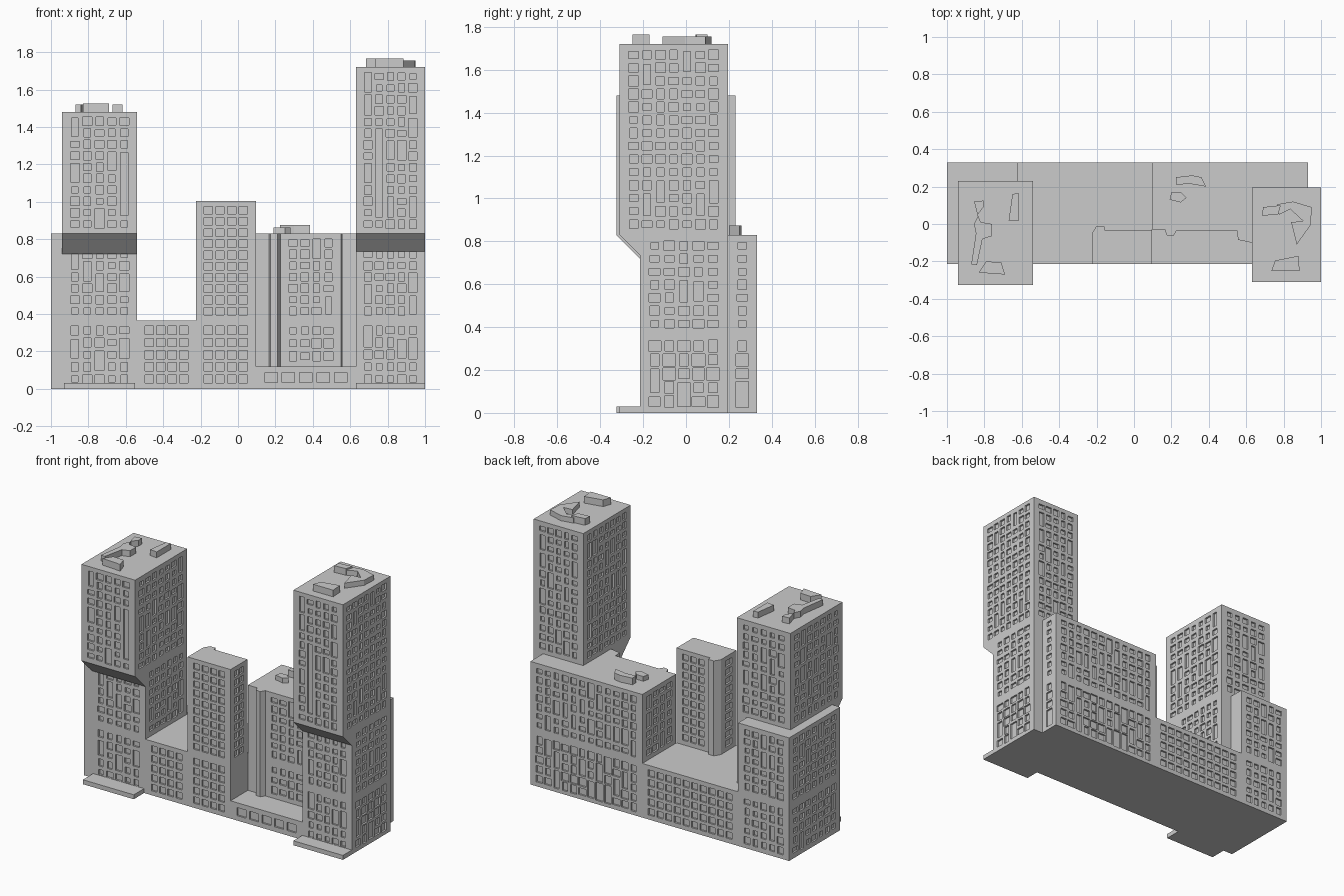
import bpy, bmesh, random
from mathutils import Vector

if "Cube" in bpy.data.objects:
    bpy.data.objects.remove(bpy.data.objects["Cube"])

random.seed(4)
DEPTH = 0.012


def finish(name, bm):
    bmesh.ops.remove_doubles(bm, verts=bm.verts, dist=1e-5)
    me = bpy.data.meshes.new(name)
    bm.to_mesh(me)
    bm.free()
    ob = bpy.data.objects.new(name, me)
    bpy.context.collection.objects.link(ob)
    return ob


def wall(bm, p0, p1, z0, z1, style, strip=None):
    """One wall: plain, or a grid of recessed windows with irregular sizes."""
    a = Vector((p0[0], p0[1], 0))
    d = Vector((p1[0], p1[1], 0)) - a
    length = d.length
    u = d.normalized()
    n = Vector((u.y, -u.x, 0))

    def pt(s, z, depth=0.0):
        return bm.verts.new(a + u * s + Vector((0, 0, z)) - n * depth)

    def quad(s0, s1, b, t, depth=0.0):
        bm.faces.new([pt(s0, b, depth), pt(s1, b, depth), pt(s1, t, depth), pt(s0, t, depth)])

    mx, mz = 0.035, 0.02
    px, pz = (0.1, 0.08) if style == 'h' else (0.065, 0.06)
    cols = round((length - 2 * mx) / px)
    rows = round((z1 - z0 - 2 * mz) / pz)
    if style == 'p' or cols < 1 or rows < 1:
        quad(0, length, z0, z1)
        return
    # margins around the grid
    quad(0, mx, z0, z1)
    quad(length - mx, length, z0, z1)
    quad(mx, length - mx, z0, z0 + mz)
    quad(mx, length - mx, z1 - mz, z1)
    cw = (length - 2 * mx) / cols
    ch = (z1 - z0 - 2 * mz) / rows
    tall = {'w': 0.13, 'd': 0.3}.get(style, 0)
    for c in range(cols):
        r = 0
        while r < rows:
            span = 2 if r + 1 < rows and random.random() < tall else 1
            if strip and c == strip[0]:
                if r == strip[1]:
                    span = strip[2]
                elif r < strip[1]:
                    span = 1
            s0, s1 = mx + c * cw, mx + (c + 1) * cw
            b, t = z0 + mz + r * ch, z0 + mz + (r + span) * ch
            fx = random.choice((0.52, 0.62, 0.75))
            gap = ch * random.choice((0.13, 0.18, 0.24))
            if style == 'd':
                fx, gap = random.choice((0.6, 0.75, 0.88)), ch * random.choice((0.07, 0.15))
            elif style in 'gh':
                fx, gap = 0.72, ch * 0.16
            i = cw * (1 - fx) / 2
            outer = [(s0, b), (s1, b), (s1, t), (s0, t)]
            inner = [(s0 + i, b + gap), (s1 - i, b + gap), (s1 - i, t - gap), (s0 + i, t - gap)]
            O = [pt(*q) for q in outer]
            I = [pt(*q) for q in inner]
            B = [pt(*q, DEPTH) for q in inner]
            for k in range(4):
                m = (k + 1) % 4
                bm.faces.new([O[k], O[m], I[m], I[k]])
                bm.faces.new([I[k], I[m], B[m], B[k]])
            bm.faces.new(B)
            r += span


def block(name, pts, z0, z1, styles, strips={}, bottom=False, starts={}):
    """Footprint (counter-clockwise) raised into walls with a flat roof.
    styles: w mixed windows, g even grid, d dense, h wide band, p plain, - hidden."""
    bm = bmesh.new()
    for k, p in enumerate(pts):
        if styles[k] != '-':
            wall(bm, p, pts[(k + 1) % len(pts)], starts.get(k, z0), z1, styles[k], strips.get(k))
    bm.faces.new([bm.verts.new((x, y, z1)) for x, y in pts])
    if bottom:
        bm.faces.new([bm.verts.new((x, y, z0)) for x, y in reversed(pts)])
    return finish(name, bm)


def rect(x0, x1, y0, y1):
    return [(x0, y0), (x1, y0), (x1, y1), (x0, y1)]


def overhang(name, x0, x1, y0, y1, z0, z1):
    """Sloping soffit under a tower that projects forward."""
    bm = bmesh.new()
    prof = [(y1, z0), (y1, z1), (y0, z1)]
    L = [bm.verts.new((x0, y, z)) for y, z in prof]
    R = [bm.verts.new((x1, y, z)) for y, z in prof]
    bm.faces.new(L)
    bm.faces.new(R[::-1])
    for k in range(3):
        m = (k + 1) % 3
        bm.faces.new([L[k], R[k], R[m], L[m]])
    bmesh.ops.recalc_face_normals(bm, faces=bm.faces)
    finish(name, bm)


F, BK, LOW, MID = -0.215, 0.33, 0.365, 0.83
# stepped wall at the back of the front recess
recess = [(0.095, -0.03), (0.165, -0.03), (0.175, -0.06), (0.21, -0.065), (0.228, -0.035),
          (0.55, -0.035), (0.557, -0.085), (0.63, -0.1)]
right_end = [(0.63, F), (1, F), (1, 0.195), (0.93, 0.195), (0.93, BK), (0.095, BK)]

# full-length podium with the front recess, and the low plinth in the recess
front = [(-1, F), (-0.94, F), (-0.54, F), (-0.225, F), (0.095, F)]
block('podium', front + recess + right_end + [(-0.62, BK), (-1, BK)], 0, LOW,
      'pwgg' + 'p' + 'ppppwppp' + 'wdpddgww', bottom=True,
      starts={k: 0.12 for k in range(4, 13)})
block('recess_plinth', [(0.095, F), (0.63, F), (0.63, -0.1)] + recess[:-1][::-1], 0, 0.12,
      'h' + '-' * 9, bottom=True)

# left, centre and right bodies above the podium
block('left_body', [(-1, F), (-0.94, F), (-0.54, F), (-0.54, 0.23), (-0.62, 0.23),
                    (-0.62, BK), (-1, BK)], LOW, MID, 'pwwpwww')
block('centre_tower', [(-0.225, F), (0.095, F), (0.095, -0.035), (-0.155, -0.035), (-0.16, -0.01),
                       (-0.2, -0.01), (-0.225, -0.05)], LOW, 1.005, 'gggpppg')
block('right_body', recess + right_end, LOW, MID, 'ppppwppp' + 'wwpwww')

# two high towers projecting over the front
block('left_tower', rect(-0.94, -0.54, -0.325, 0.23), MID, 1.48, 'wwww', {0: (4, 1, 6)})
block('right_tower', rect(0.63, 1, -0.31, 0.195), MID, 1.72, 'wwww', {0: (1, 1, 8)})
overhang('left_overhang', -0.94, -0.54, -0.325, F, 0.72, MID)
overhang('right_overhang', 0.63, 1, -0.31, F, 0.735, MID)

# entrance slabs at ground level
block('left_entrance_slab', rect(-0.93, -0.55, -0.325, F), 0, 0.03, 'pppp', bottom=True)
block('right_entrance_slab', rect(0.63, 1, -0.31, F), 0, 0.03, 'pppp', bottom=True)

# irregular plant rooms on the roofs
plant = [
    ('left_roof_spine', 1.48, 1.52, [(-.84, -.22), (-.81, -.08), (-.76, -.065), (-.76, 0), (-.82, .01),
                                     (-.835, .05), (-.805, .09), (-.805, .125), (-.855, .12), (-.835, .04),
                                     (-.855, 0), (-.845, -.05), (-.87, -.215)]),
    ('left_roof_bar', 1.48, 1.52, [(-.67, .02), (-.617, .015), (-.617, .165), (-.65, .16)]),
    ('left_roof_hut', 1.48, 1.525, [(-.83, -.26), (-.69, -.27), (-.71, -.205), (-.79, -.2)]),
    ('right_roof_hut', 1.72, 1.765, [(.735, -.25), (.885, -.25), (.88, -.17), (.755, -.195)]),
    ('right_roof_box', 1.72, 1.765, [(.685, .045), (.77, .05), (.785, .1), (.69, .09)]),
    ('right_roof_hook', 1.72, 1.755, [(.87, -.11), (.945, -.005), (.95, .09), (.85, .12), (.765, .105),
                                      (.775, .05), (.835, .08), (.905, .015), (.84, .01)]),
    ('low_roof_box', MID, 0.875, [(.225, .21), (.3, .215), (.385, .2), (.36, .25), (.31, .26), (.225, .25)]),
    ('low_roof_hut', MID, 0.862, [(.19, .13), (.25, .115), (.28, .14), (.25, .17), (.2, .17)]),
]
for name, z0, z1, pts in plant:
    block(name, pts, z0, z1, 'p' * len(pts))
